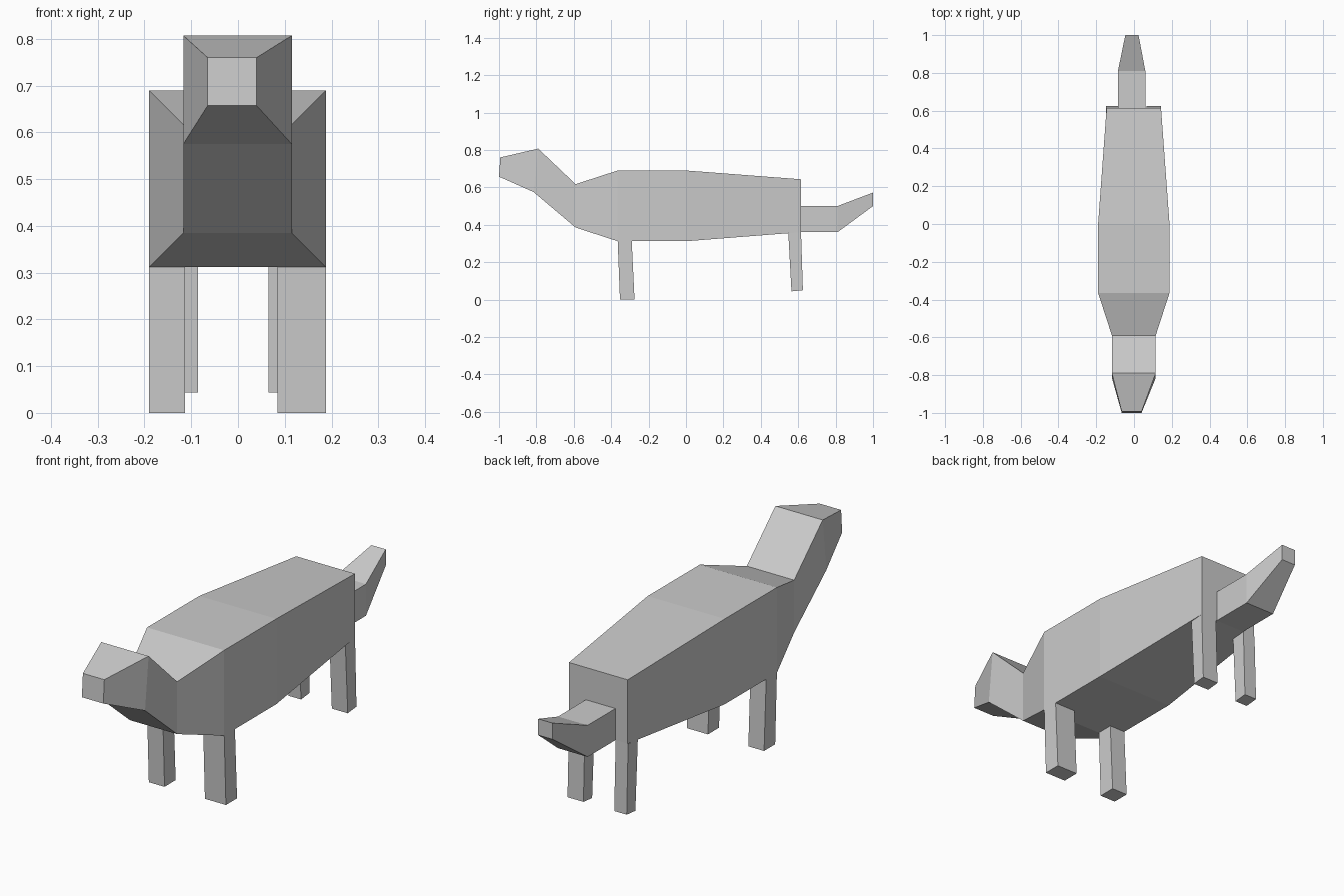
import bpy, bmesh

if "Cube" in bpy.data.objects:
    bpy.data.objects.remove(bpy.data.objects["Cube"])


def loft(name, sections, cap_start=True):
    """Skin four-sided sections, each (x0, x1, first edge (y, z), second edge (y, z))."""
    bm = bmesh.new()
    rings = []
    for x0, x1, a, b in sections:
        rings.append([bm.verts.new(p) for p in
                      ((x0, *a), (x1, *a), (x1, *b), (x0, *b))])
    for r, s in zip(rings, rings[1:]):
        for i in range(4):
            j = (i + 1) % 4
            bm.faces.new((r[i], r[j], s[j], s[i]))
    if cap_start:
        bm.faces.new(rings[0])
    bm.faces.new(rings[-1])
    bmesh.ops.recalc_face_normals(bm, faces=bm.faces[:])
    # an open tube can be solved inside out: the end cap must face away from the start
    end = bm.faces[:][-1]
    end.normal_update()
    start = sum((v.co for v in rings[0]), start=end.normal * 0) / 4
    if end.normal.dot(end.calc_center_median() - start) < 0:
        bmesh.ops.reverse_faces(bm, faces=bm.faces[:])
    mesh = bpy.data.meshes.new(name)
    bm.to_mesh(mesh)
    bm.free()
    obj = bpy.data.objects.new(name, mesh)
    bpy.context.collection.objects.link(obj)
    return obj


# Head, neck and trunk: bottom edge, then top edge of each section
loft("body", [
    (-0.065, 0.04, (-1.0, 0.657), (-0.993, 0.76)),
    (-0.117, 0.115, (-0.815, 0.575), (-0.79, 0.807)),
    (-0.117, 0.115, (-0.59, 0.385), (-0.59, 0.617)),
    (-0.19, 0.188, (-0.365, 0.312), (-0.365, 0.69)),
    (-0.19, 0.188, (0.0, 0.312), (0.0, 0.69)),
    (-0.145, 0.143, (0.615, 0.36), (0.615, 0.643)),
])

# Tail
loft("tail", [
    (-0.085, 0.06, (0.615, 0.36), (0.615, 0.50)),
    (-0.085, 0.06, (0.81, 0.36), (0.81, 0.50)),
    (-0.046, 0.024, (1.0, 0.50), (1.0, 0.572)),
], cap_start=False)

# Legs: front edge, then back edge of each section
for side, fx, hx in (("left", (-0.19, -0.113), (-0.147, -0.086)),
                     ("right", (0.085, 0.188), (0.065, 0.143))):
    loft("front_leg_" + side, [
        (*fx, (-0.365, 0.312), (-0.29, 0.312)),
        (*fx, (-0.353, 0.0), (-0.275, 0.0)),
    ], cap_start=False)
    loft("hind_leg_" + side, [
        (*hx, (0.547, 0.356), (0.615, 0.36)),
        (*hx, (0.564, 0.044), (0.625, 0.05)),
    ], cap_start=False)
